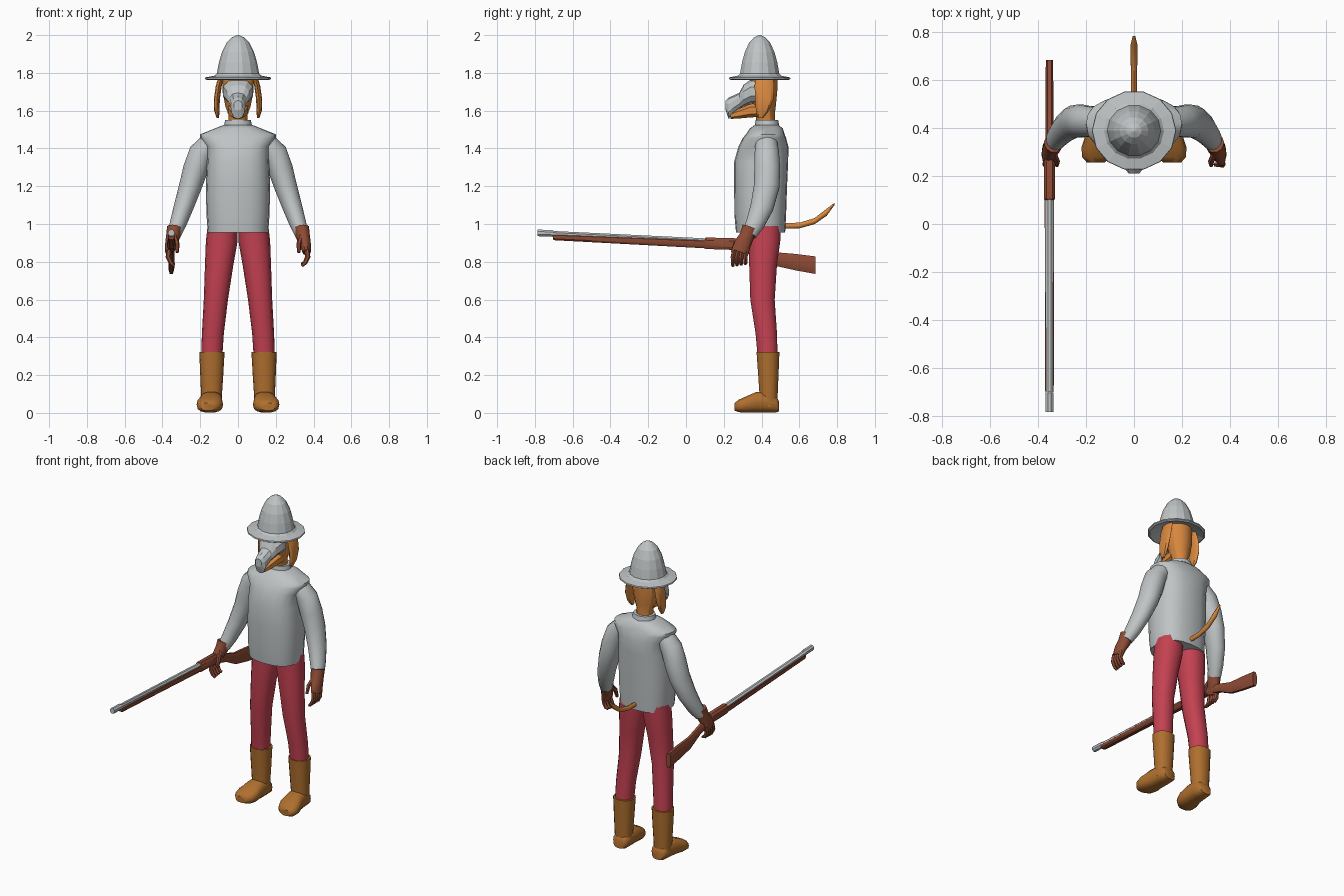
import bpy, bmesh, math
from mathutils import Vector


def material(name, rgb):
    m = bpy.data.materials.new(name)
    m.diffuse_color = (*rgb, 1)
    return m


GREY = material("pale grey", (0.52, 0.55, 0.56))
RED = material("trouser red", (0.55, 0.053, 0.083))
TAN = material("boot tan", (0.43, 0.16, 0.028))
ORANGE = material("fur orange", (0.70, 0.25, 0.05))
BROWN = material("red brown", (0.27, 0.07, 0.035))


def loft(bm, rings, axis=None, n=12, p=2.0, sx=1, half=False):
    """Skin rings (x, y, z, half width, half depth) lying across an axis or the path."""
    pts = [Vector(r[:3]) for r in rings]
    loops = []
    for i, r in enumerate(rings):
        if axis == "Z":
            u, v = Vector((1, 0, 0)), Vector((0, 1, 0))
        elif axis == "Y":
            u, v = Vector((1, 0, 0)), Vector((0, 0, 1))
        else:
            t = (pts[min(i + 1, len(pts) - 1)] - pts[max(i - 1, 0)]).normalized()
            v = Vector((0, 1, 0))
            v = (v - t * v.dot(t)).normalized()
            u = v.cross(t)
        loop = []
        for k in range(n):
            a = 2 * math.pi * (k + (0.5 if half else 0)) / n
            c, s = math.cos(a), math.sin(a)
            c = math.copysign(abs(c) ** (2 / p), c)
            s = math.copysign(abs(s) ** (2 / p), s)
            q = pts[i] + u * r[3] * c + v * r[4] * s
            loop.append(bm.verts.new((q.x * sx, q.y, q.z)))
        loops.append(loop)
    for a, b in zip(loops, loops[1:]):
        for k in range(n):
            bm.faces.new((a[k], a[(k + 1) % n], b[(k + 1) % n], b[k]))
    bm.faces.new(loops[0])
    bm.faces.new(loops[-1])


def part(name, mat, lofts, angle=50):
    """Make one object from several lofts; angle 0 means flat faces."""
    bm = bmesh.new()
    for rings, opts in lofts:
        loft(bm, rings, **opts)
    bmesh.ops.recalc_face_normals(bm, faces=bm.faces)
    me = bpy.data.meshes.new(name)
    bm.to_mesh(me)
    bm.free()
    me.materials.append(mat)
    if angle:
        me.shade_smooth()
        me.set_sharp_from_angle(angle=math.radians(angle))
    ob = bpy.data.objects.new(name, me)
    bpy.context.collection.objects.link(ob)
    return ob


# Torso with overhanging shoulders, and collar
part("jacket", GREY, [([
    (0, .395, .955, .160, .130), (0, .393, 1.05, .167, .137), (0, .395, 1.20, .170, .140),
    (0, .398, 1.33, .165, .143), (0, .41, 1.41, .167, .132), (0, .415, 1.455, .200, .115),
    (0, .42, 1.475, .200, .102), (0, .425, 1.505, .125, .088), (0, .427, 1.525, .075, .062)],
    dict(axis="Z", n=20, p=2.5))])
part("collar", GREY, [([(0, .43, 1.50, .078, .068), (0, .428, 1.55, .068, .060)],
                       dict(axis="Z", n=12))], 40)

# Head, jaw, muzzle
part("head", ORANGE, [([
    (0, .425, 1.50, .052, .050), (0, .42, 1.58, .050, .050), (0, .415, 1.62, .066, .060),
    (0, .413, 1.70, .082, .070), (0, .41, 1.79, .082, .075)], dict(axis="Z", n=12))], 30)
part("jaw", ORANGE, [([
    (0, .40, 1.605, .058, .040), (0, .34, 1.60, .055, .038), (0, .27, 1.582, .038, .026),
    (0, .235, 1.572, .026, .016)], dict(axis="Y", n=8, half=True, p=2.6))], 0)
part("muzzle", GREY, [([
    (0, .375, 1.702, .084, .066), (0, .345, 1.702, .080, .064), (0, .305, 1.680, .062, .058),
    (0, .283, 1.652, .045, .043), (0, .250, 1.632, .040, .048), (0, .226, 1.613, .036, .057),
    (0, .210, 1.628, .022, .026)], dict(axis="Y", n=10, half=True, p=2.4))], 0)

# Hat with faceted crown
part("hat", GREY, [([
    (0, .39, z, r, r * .95) for z, r in
    ((1.785, .10), (1.762, .165), (1.768, .176), (1.776, .174), (1.785, .125), (1.797, .112),
     (1.855, .101), (1.91, .085), (1.96, .060), (1.988, .032), (2.0, .006))],
    dict(axis="Z", n=14))], 0)

# Tail
part("tail", ORANGE, [([
    (0, .50, .99, .012, .015), (0, .60, .992, .012, .015), (0, .68, 1.015, .014, .016),
    (0, .745, 1.062, .015, .019), (0, .785, 1.105, .005, .006)], dict(axis="Y", n=8))])

# Limbs, repeated on both sides
for side, sx in (("left", 1), ("right", -1)):
    part(side + "_ear", ORANGE, [([
        (.088, .415, 1.785, .014, .045), (.102, .415, 1.73, .016, .052),
        (.112, .415, 1.66, .016, .048), (.112, .405, 1.60, .014, .035),
        (.107, .395, 1.562, .007, .014)], dict(axis="Z", n=8, sx=sx))], 30)
    part(side + "_sleeve", GREY, [([
        (.145, .425, 1.435, .055, .058), (.195, .428, 1.375, .066, .066),
        (.225, .430, 1.29, .066, .070), (.252, .427, 1.20, .060, .069),
        (.288, .402, 1.09, .052, .062), (.318, .365, 1.00, .044, .050),
        (.338, .335, .945, .036, .040)], dict(n=14, sx=sx))])
    # Glove: cuff and palm, curled fingers, thumb
    hand = [([(.336, .338, .982, .040, .042), (.343, .322, .935, .038, .040),
              (.356, .300, .895, .030, .046), (.364, .285, .85, .022, .048)],
             dict(n=10, sx=sx)),
            ([(.335, .295, .935, .014, .016), (.322, .262, .895, .013, .014),
              (.322, .246, .85, .009, .010)], dict(n=6, sx=sx))]
    for k in range(4):
        y = .248 + .022 * k
        hand.append(([(.366, y + .008, .865, .015, .013), (.369, y, .825, .014, .013),
                      (.355, y, .795, .012, .012), (.338, y, .778 + .004 * k, .008, .009)],
                     dict(n=6, sx=sx)))
    part(side + "_glove", BROWN, hand)
    part(side + "_trouser_leg", RED, [([
        (.139, .432, .30, .056, .054), (.133, .425, .42, .058, .058),
        (.117, .405, .60, .064, .066), (.100, .408, .78, .075, .075),
        (.086, .415, .91, .084, .086), (.083, .415, .99, .078, .088)],
        dict(axis="Z", n=14, p=2.2, sx=sx))])
    part(side + "_boot", TAN, [
        ([(.138, .434, .322, .067, .062), (.139, .436, .20, .061, .055),
          (.140, .437, .11, .056, .050), (.140, .437, .03, .052, .048)],
         dict(axis="Z", n=14, p=2.2, sx=sx)),
        ([(.138, .492, .035, .038, .028), (.138, .478, .045, .050, .043),
          (.139, .43, .058, .056, .057), (.143, .37, .056, .060, .055),
          (.149, .32, .045, .070, .044), (.155, .28, .037, .062, .034),
          (.160, .256, .032, .036, .020)],
         dict(axis="Y", n=14, p=2.6, sx=sx))])

# Long gun: wooden stock and fore-end, metal barrel
X = -.353
part("gun_stock", BROWN, [([
    (X, .685, .782, .016, .049), (X, .58, .798, .017, .046), (X, .47, .815, .017, .038),
    (X, .37, .858, .017, .028), (X, .27, .890, .022, .032), (X, .255, .894, .024, .033),
    (X, .105, .898, .024, .032), (X, .10, .896, .021, .026), (X, -.695, .931, .019, .018),
    (X, -.705, .932, .015, .014)], dict(axis="Y", n=8, half=True, p=2.8))], 35)
part("gun_barrel", GREY, [([
    (X, .11, .908, .018, .017), (X, -.70, .948, .016, .016), (X, -.705, .950, .018, .019),
    (X, -.785, .953, .018, .019)], dict(axis="Y", n=8, half=True))], 35)
